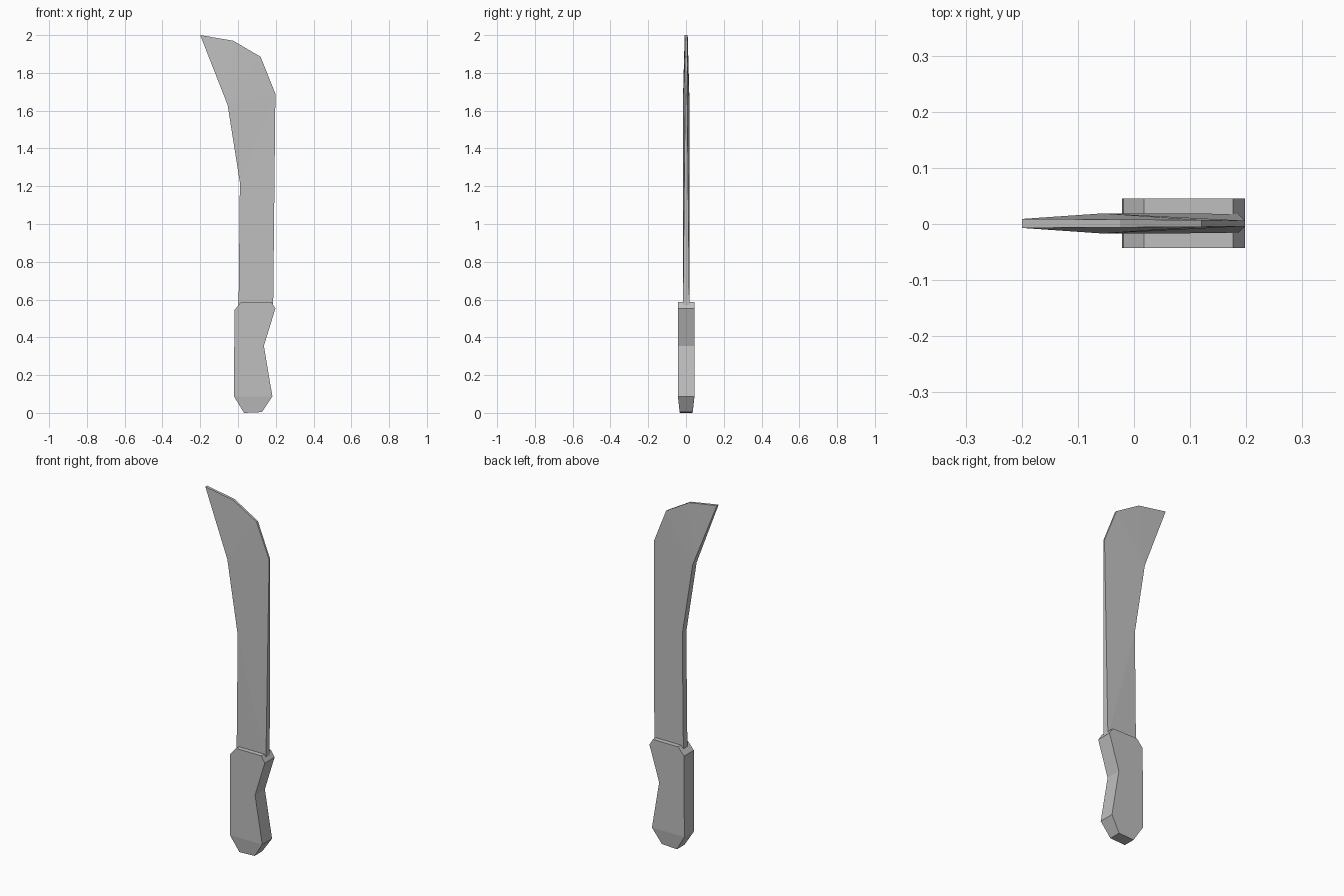
import bpy
import bmesh

cube = bpy.data.objects.get("Cube")
if cube:
    bpy.data.objects.remove(cube, do_unlink=True)

# One grey for the whole tool
grey = bpy.data.materials.new("plain_grey")
grey.use_nodes = True
colour = (0.52, 0.52, 0.52, 1)
grey.diffuse_color = colour
grey.node_tree.nodes["Principled BSDF"].inputs["Base Color"].default_value = colour

MID_Y = 0.001


def slab(name, outline, faces):
    """Symmetric plate: outline points are (x, z, half thickness)."""
    bm = bmesh.new()
    front = [bm.verts.new((x, MID_Y - h, z)) for x, z, h in outline]
    back = [bm.verts.new((x, MID_Y + h, z)) for x, z, h in outline]
    for face in faces:
        bm.faces.new([front[i] for i in face])
        bm.faces.new([back[i] for i in reversed(face)])
    n = len(outline)
    for i in range(n):
        j = (i + 1) % n
        bm.faces.new((front[i], front[j], back[j], back[i]))
    bmesh.ops.recalc_face_normals(bm, faces=bm.faces)
    mesh = bpy.data.meshes.new(name)
    bm.to_mesh(mesh)
    bm.free()
    mesh.materials.append(grey)
    obj = bpy.data.objects.new(name, mesh)
    bpy.context.collection.objects.link(obj)
    return obj


# Curved blade, thick at the base and inner bend, thin at the tip and outer curve
blade = [(0.003, 0.55, 0.018), (0.01, 1.22, 0.018), (-0.055, 1.63, 0.018),
         (-0.2, 2.0, 0.008), (-0.025, 1.97, 0.007), (0.12, 1.885, 0.006),
         (0.198, 1.69, 0.005), (0.186, 0.55, 0.017)]
slab("blade", blade, [(0, 1, 7), (1, 6, 7), (1, 2, 6), (2, 5, 6), (2, 4, 5), (2, 3, 4)])

# Grip with a finger hollow, chamfered shoulders and a tapered butt
T = 0.044
grip = [(0.032, 0.0, 0.034), (-0.021, 0.087, T), (-0.019, 0.545, T),
        (0.018, 0.588, T), (0.176, 0.588, T), (0.198, 0.553, T),
        (0.137, 0.355, T), (0.182, 0.087, T), (0.127, 0.004, 0.034)]
slab("handle", grip, [(0, 1, 7, 8), (1, 2, 6, 7), (2, 3, 4, 5, 6)])
